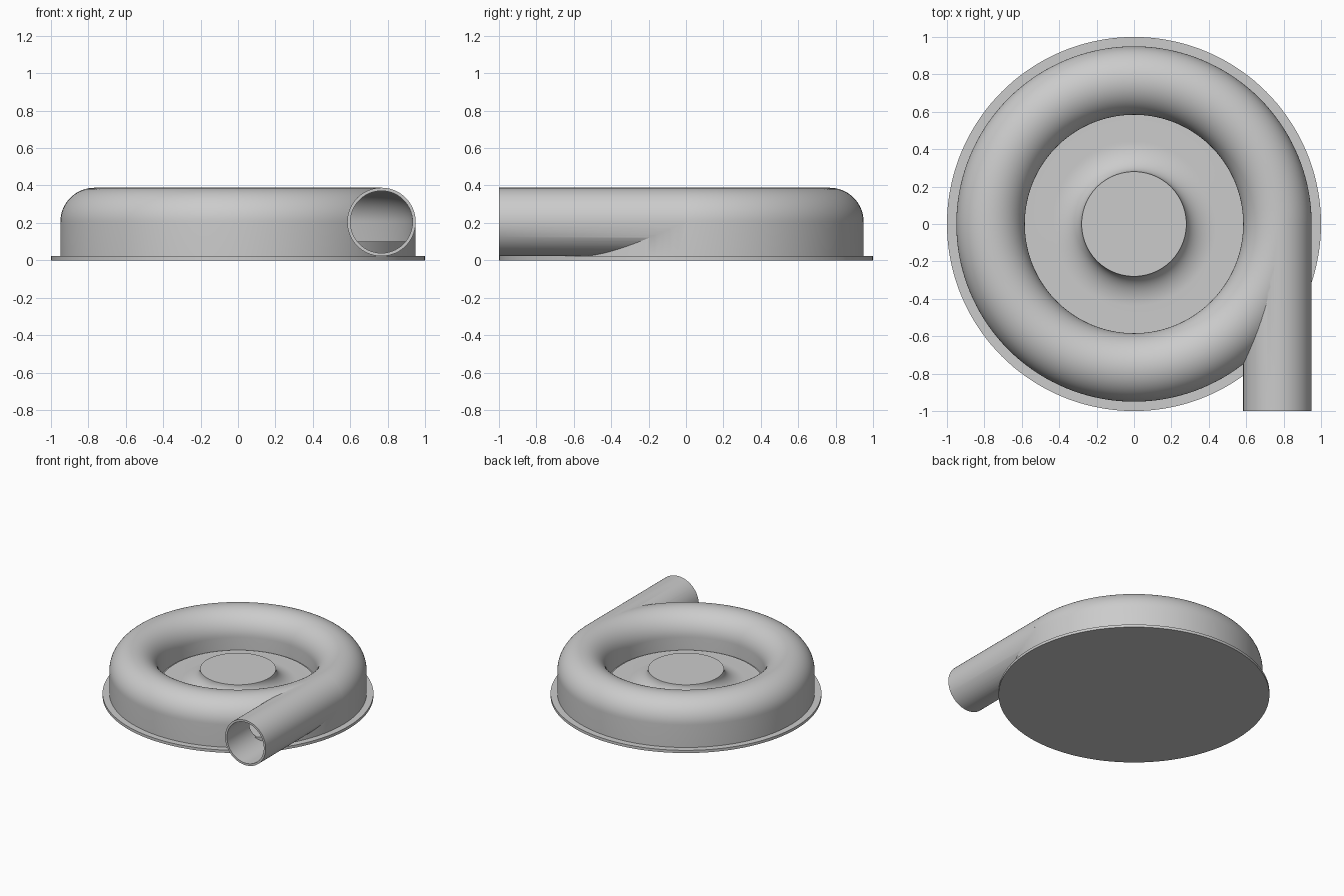
import bpy
import bmesh
from math import sin, cos, pi, radians
from mathutils import Matrix

if "Cube" in bpy.data.objects:
    bpy.data.objects.remove(bpy.data.objects["Cube"])

SEGMENTS = 144
TUBE_R, TUBE_Z = 0.767, 0.205      # centre of the ring-shaped tube
OUTER, INNER = 0.183, 0.166        # tube wall radii
PLATE_TOP, FLOOR_TOP = 0.022, 0.1

grey = bpy.data.materials.new("cast grey")
grey.use_nodes = True
grey.diffuse_color = (0.6, 0.6, 0.6, 1)
grey.node_tree.nodes["Principled BSDF"].inputs["Base Color"].default_value = (0.6, 0.6, 0.6, 1)


def add_object(name, bm):
    bmesh.ops.recalc_face_normals(bm, faces=bm.faces)
    mesh = bpy.data.meshes.new(name)
    bm.to_mesh(mesh)
    bm.free()
    mesh.materials.append(grey)
    obj = bpy.data.objects.new(name, mesh)
    bpy.context.collection.objects.link(obj)
    return obj


def lathe(name, profile, closed=False):
    """Revolve (radius, height) points about the z axis."""
    bm = bmesh.new()
    verts = [bm.verts.new((r, 0, z)) for r, z in profile]
    pairs = list(zip(verts, verts[1:]))
    if closed:
        pairs.append((verts[-1], verts[0]))
    edges = [bm.edges.new(p) for p in pairs]
    bmesh.ops.spin(bm, geom=verts + edges, cent=(0, 0, 0), axis=(0, 0, 1),
                   angle=2 * pi, steps=SEGMENTS, use_merge=True)
    bmesh.ops.remove_doubles(bm, verts=bm.verts, dist=1e-5)
    return add_object(name, bm)


def pipe(name, radius, y0, y1):
    """Solid cylinder along y, in line with the tube."""
    bm = bmesh.new()
    place = Matrix.Translation((TUBE_R, (y0 + y1) / 2, TUBE_Z)) @ Matrix.Rotation(pi / 2, 4, "X")
    bmesh.ops.create_cone(bm, cap_ends=True, segments=96, radius1=radius,
                          radius2=radius, depth=y1 - y0, matrix=place)
    return add_object(name, bm)


def arch(radius, bottom):
    """Half-round top on straight legs."""
    steps = 32
    curve = [(TUBE_R + radius * cos(pi * i / steps), TUBE_Z + radius * sin(pi * i / steps))
             for i in range(steps + 1)]
    return [(TUBE_R + radius, bottom)] + curve + [(TUBE_R - radius, bottom)]


def combine(target, tool, operation):
    mod = target.modifiers.new(operation, "BOOLEAN")
    mod.operation, mod.object, mod.solver = operation, tool, "EXACT"
    bpy.context.view_layer.objects.active = target
    bpy.ops.object.modifier_apply(modifier=mod.name)
    bpy.data.objects.remove(tool)


# Hollow spiral casing with its tangential outlet
casing = lathe("casing", arch(OUTER, PLATE_TOP - 0.004), closed=True)
combine(casing, pipe("outlet", OUTER, -1, -0.01), "UNION")
combine(casing, lathe("cavity", arch(INNER, FLOOR_TOP - 0.03), closed=True), "DIFFERENCE")
combine(casing, pipe("bore", INNER, -1.1, -0.005), "DIFFERENCE")

# Mounting plate
plate = lathe("base_plate", [(0, 0), (1, 0), (1, PLATE_TOP), (0, PLATE_TOP)])

# Raised floor inside the casing
floor = lathe("casing_floor", [(0, PLATE_TOP - 0.004), (0.945, PLATE_TOP - 0.004),
                               (0.945, FLOOR_TOP), (0, FLOOR_TOP)])

# Central hub with a concave flare
HUB_R, HUB_TOP, DISC_R, DISC_TOP = 0.28, 0.22, 0.572, 0.106
flare = [(HUB_R + 0.16 * (1 - cos(a)), HUB_TOP - (HUB_TOP - DISC_TOP) * sin(a))
         for a in (pi / 2 * i / 16 for i in range(16, -1, -1))]
hub = lathe("hub", [(0, FLOOR_TOP - 0.01), (DISC_R, FLOOR_TOP - 0.01), (DISC_R, DISC_TOP)]
            + flare + [(0, HUB_TOP)])

# Smooth shading with crisp edges
for obj in (casing, plate, floor, hub):
    bpy.ops.object.select_all(action="DESELECT")
    obj.select_set(True)
    bpy.context.view_layer.objects.active = obj
    bpy.ops.object.shade_smooth_by_angle(angle=radians(30))
